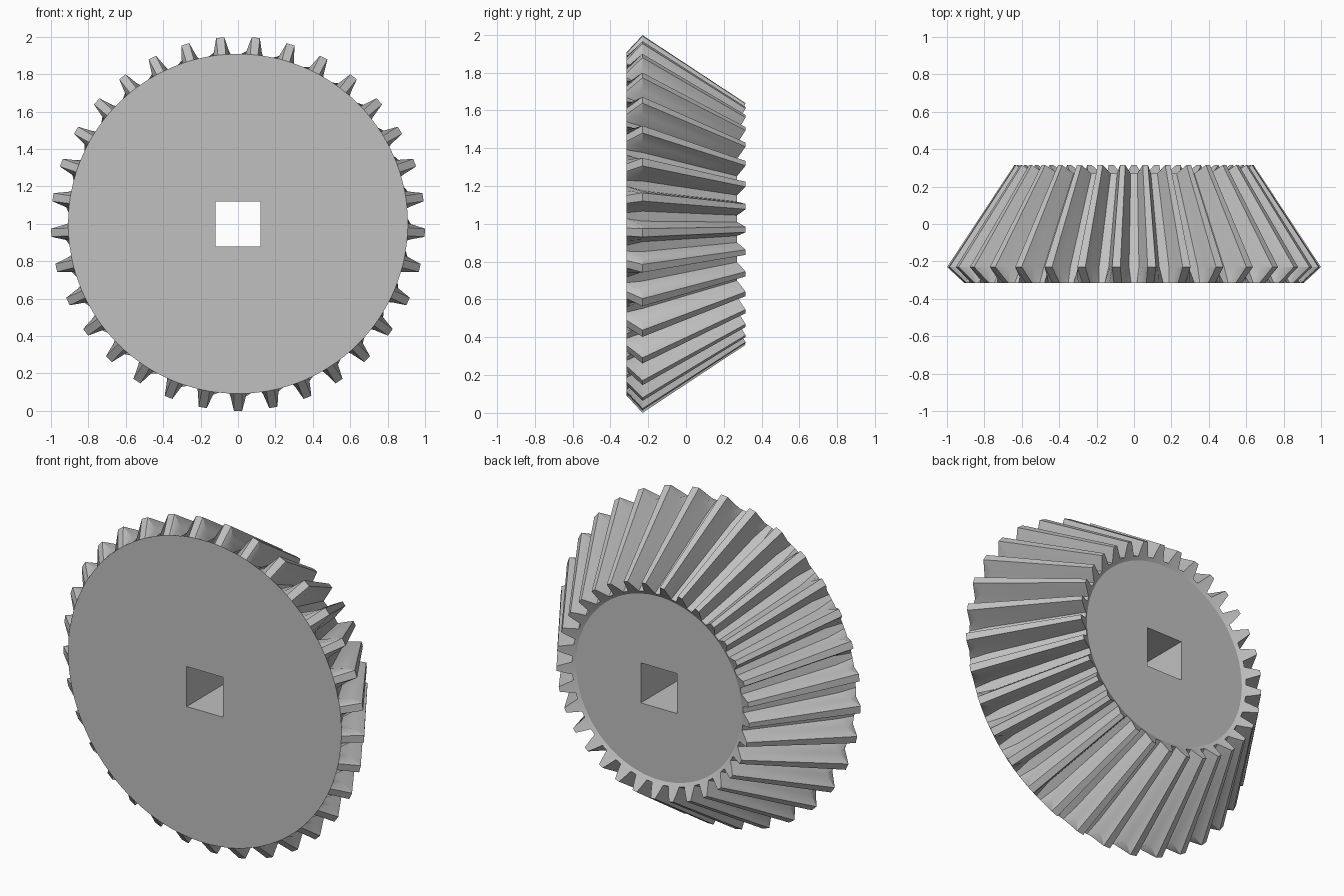
import bpy, bmesh, math

default = bpy.data.objects.get("Cube")
if default:
    bpy.data.objects.remove(default, do_unlink=True)

TEETH = 33
PITCH = 2 * math.pi / TEETH
CENTRE_Z = 1.0
HOLE = 0.12

# One tooth, root to tip to root: angle from the tooth centre and radius
half = [(0.064, 0.85), (0.043, 0.925), (0.022, 1.0)]
tooth = [(-a, r) for a, r in half] + [(a, r) for a, r in reversed(half)]
rim_angles = [f * PITCH for f in (-0.41, -0.27, -0.12, 0.12, 0.27, 0.41)]

bm = bmesh.new()


def ring(section, depth):
    """Repeat a tooth section round the axis; depth gives y from the radius."""
    verts = []
    for i in range(TEETH):
        for a, r in section:
            t = -math.pi / 2 + i * PITCH + a
            verts.append(bm.verts.new((r * math.cos(t), depth(r), CENTRE_Z + r * math.sin(t))))
    return verts


def loop_edges(verts):
    edges = []
    for a, b in zip(verts, verts[1:] + verts[:1]):
        edges.append(bm.edges.get((a, b)) or bm.edges.new((a, b)))
    return edges


def loft(first, second):
    n = len(first)
    for i in range(n):
        j = (i + 1) % n
        bm.faces.new((first[i], first[j], second[j], second[i]))


def square(y):
    return [bm.verts.new((sx * HOLE, y, CENTRE_Z + sz * HOLE))
            for sx, sz in ((-1, -1), (1, -1), (1, 1), (-1, 1))]


# Back cone rises from the recessed cap to the small ends of the teeth
def back_cone(r):
    return 0.315 - (0.64 - r) * 0.64


toe = [(a, 0.64 - (1 - r) * 0.47) for a, r in tooth]
rings = [
    ring([(a, 0.55) for a, r in tooth], back_cone),       # recessed back cap edge
    ring(toe, back_cone),                                 # small ends of the teeth
    ring(tooth, lambda r: -0.23),                         # large ends of the teeth
    ring([(a, 0.908) for a in rim_angles], lambda r: -0.315),  # front disc edge
]
for a, b in zip(rings, rings[1:]):
    loft(a, b)

# Square shaft hole and the two flat caps round it
back_hole, front_hole = square(back_cone(0.55)), square(-0.315)
loft(back_hole, front_hole)
for outer, inner in ((rings[0], back_hole), (rings[-1], front_hole)):
    bmesh.ops.triangle_fill(bm, use_beauty=True,
                            edges=loop_edges(outer) + loop_edges(inner))

bmesh.ops.recalc_face_normals(bm, faces=bm.faces[:])
mesh = bpy.data.meshes.new("bevel_gear")
bm.to_mesh(mesh)
bm.free()

gear = bpy.data.objects.new("bevel_gear", mesh)
bpy.context.collection.objects.link(gear)

# Plain grey metal
colour = (0.53, 0.53, 0.53, 1)
grey = bpy.data.materials.new("plain_grey")
grey.use_nodes = True
grey.diffuse_color = colour
grey.node_tree.nodes["Principled BSDF"].inputs["Base Color"].default_value = colour
mesh.materials.append(grey)

bpy.ops.object.select_all(action='DESELECT')
gear.select_set(True)
bpy.context.view_layer.objects.active = gear
bpy.ops.object.shade_smooth_by_angle(angle=math.radians(30))
